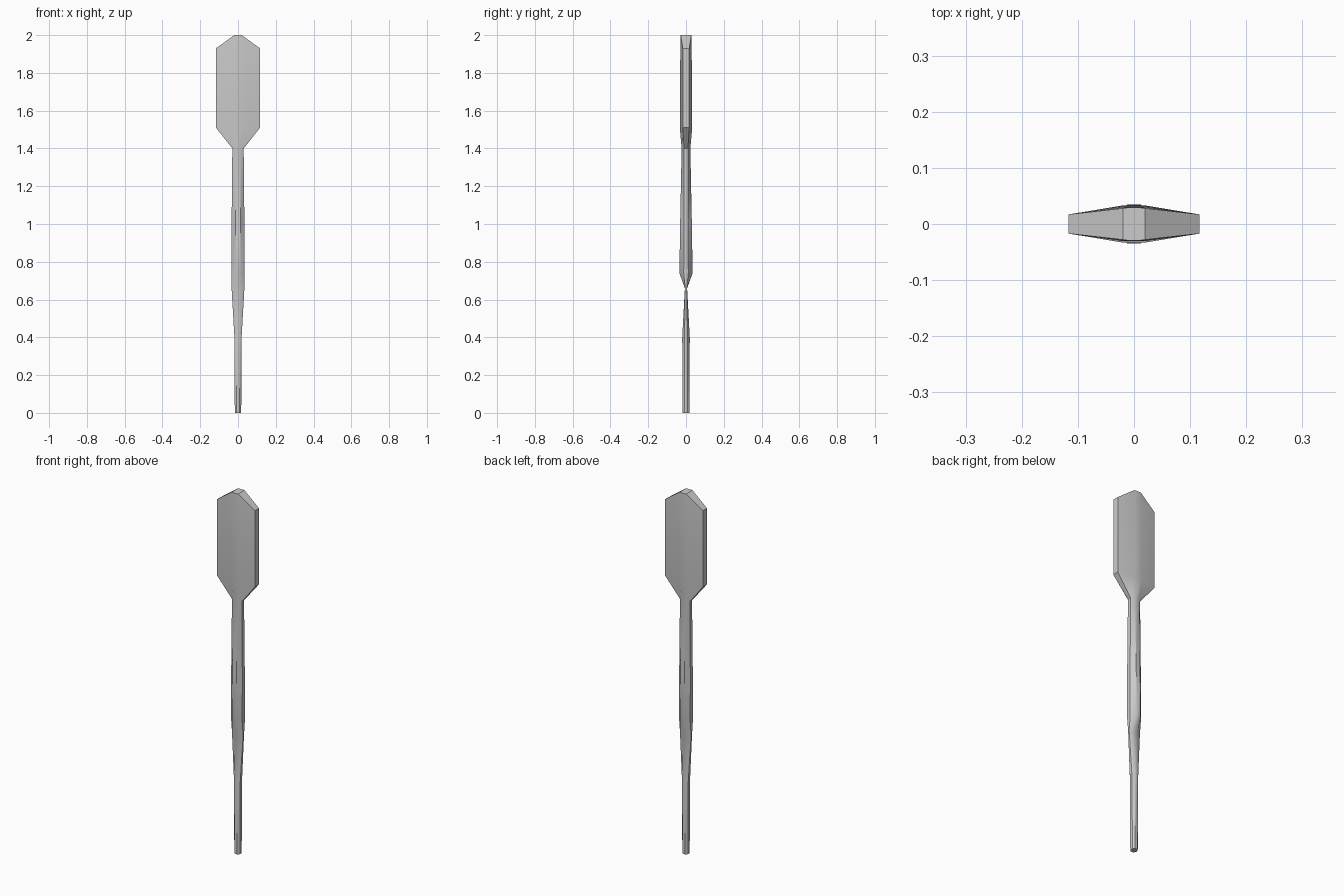
import bpy, bmesh, math

if "Cube" in bpy.data.objects:
    bpy.data.objects.remove(bpy.data.objects["Cube"])

# Sections: z, half width, edge half depth, ridge half width, ridge half depth
SECTIONS = [
    (0.00, 0.017, 0.008, 0.008, 0.018),
    (0.40, 0.019, 0.008, 0.009, 0.020),
    (0.66, 0.034, 0.004, 0.015, 0.006),
    (0.74, 0.034, 0.012, 0.012, 0.035),
    (1.00, 0.034, 0.011, 0.012, 0.031),
    (1.40, 0.030, 0.010, 0.013, 0.023),
    (1.51, 0.117, 0.017, 0.020, 0.033),
    (1.93, 0.117, 0.017, 0.020, 0.030),
    (2.00, 0.020, 0.028, 0.012, 0.029),
]


def ring(z, w, e, c, t):
    """Eight-sided outline, mirrored in x and y."""
    return [(w, -e, z), (w, e, z), (c, t, z), (-c, t, z),
            (-w, e, z), (-w, -e, z), (-c, -t, z), (c, -t, z)]


# Paddle: handle, grip and blade lofted as one skin
bm = bmesh.new()
rings = [[bm.verts.new(p) for p in ring(*s)] for s in SECTIONS]
for a, b in zip(rings, rings[1:]):
    for i in range(8):
        j = (i + 1) % 8
        bm.faces.new((a[i], a[j], b[j], b[i]))
bm.faces.new(rings[0][::-1])
bm.faces.new(rings[-1])
bmesh.ops.recalc_face_normals(bm, faces=bm.faces)

mesh = bpy.data.meshes.new("paddle")
bm.to_mesh(mesh)
bm.free()
paddle = bpy.data.objects.new("paddle", mesh)
bpy.context.collection.objects.link(paddle)

# Soft ridges, crisp rim
bpy.context.view_layer.objects.active = paddle
paddle.select_set(True)
bpy.ops.object.shade_smooth_by_angle(angle=math.radians(35))
